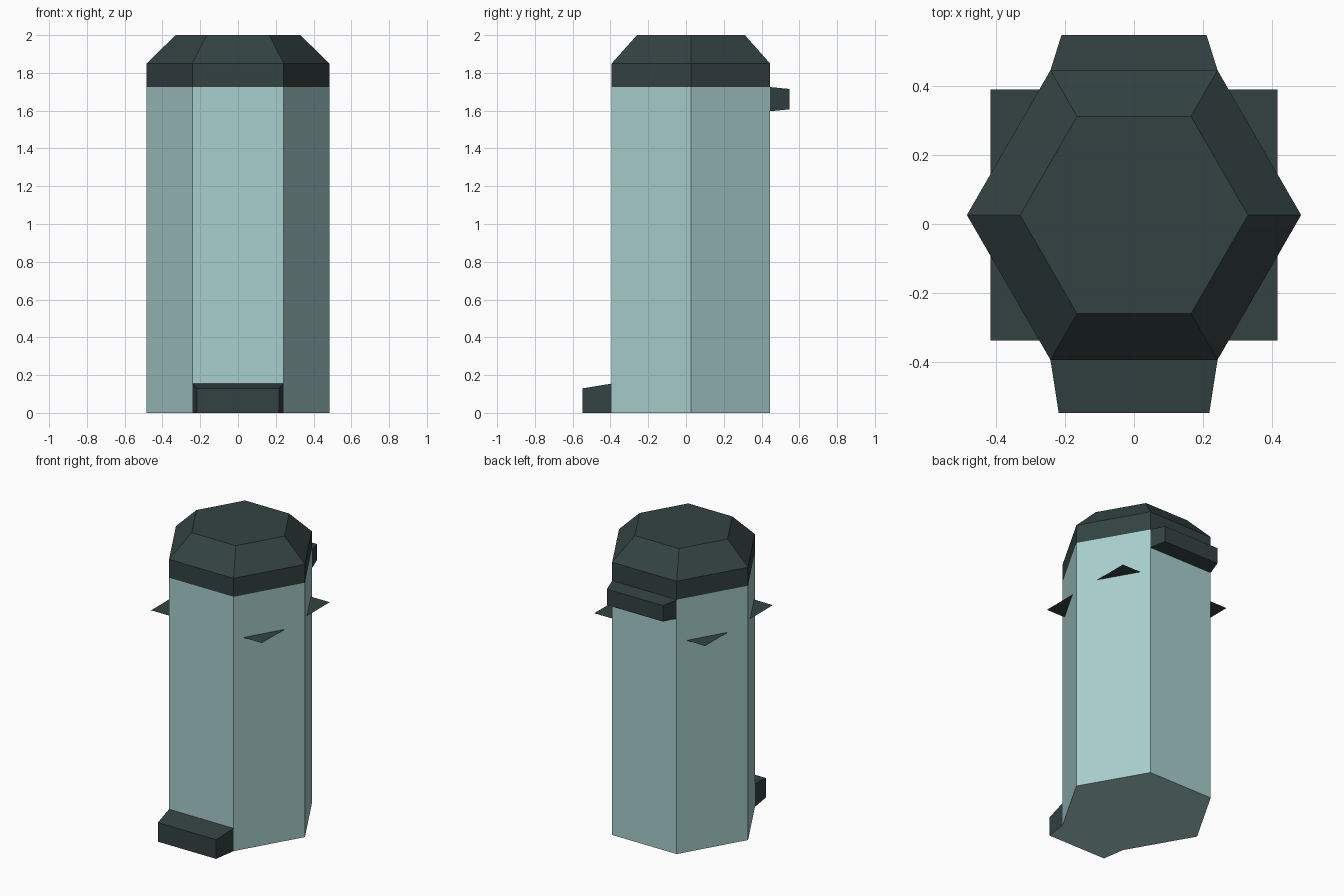
import bpy, bmesh
from math import cos, sin, pi

cube = bpy.data.objects.get("Cube")
if cube:
    bpy.data.objects.remove(cube)


def material(name, rgb):
    m = bpy.data.materials.new(name)
    m.use_nodes = True
    m.diffuse_color = (*rgb, 1)
    m.node_tree.nodes["Principled BSDF"].inputs["Base Color"].default_value = (*rgb, 1)
    return m


LIGHT = material("pale teal", (0.39, 0.62, 0.61))
DARK = material("dark slate", (0.034, 0.055, 0.055))

CENTRE_Y = 0.026
RADIUS = 0.484
FLAT = RADIUS * cos(pi / 6)      # distance from the axis to a hexagon side


def hexagon(r, z):
    return [(r * cos(i * pi / 3), CENTRE_Y + r * sin(i * pi / 3), z) for i in range(6)]


def rect_y(half_x, y, z0, z1):
    return [(-half_x, y, z0), (half_x, y, z0), (half_x, y, z1), (-half_x, y, z1)]


def loft(name, rings, mats, light_base=False):
    """Join equal-sized rings with side faces and close both ends."""
    bm = bmesh.new()
    loops = [[bm.verts.new(p) for p in ring] for ring in rings]
    for a, b in zip(loops, loops[1:]):
        for i in range(len(a)):
            j = (i + 1) % len(a)
            bm.faces.new((a[i], a[j], b[j], b[i]))
    bm.faces.new(loops[0][::-1])
    bm.faces.new(loops[-1])
    bmesh.ops.recalc_face_normals(bm, faces=bm.faces)
    if light_base:
        for f in bm.faces:
            f.material_index = int(f.normal.z < -0.99)
    mesh = bpy.data.meshes.new(name)
    bm.to_mesh(mesh)
    bm.free()
    for m in mats:
        mesh.materials.append(m)
    obj = bpy.data.objects.new(name, mesh)
    bpy.context.collection.objects.link(obj)
    return obj


# Six-sided column and its chamfered cap
loft("body", [hexagon(RADIUS, 0), hexagon(RADIUS, 1.725)], [LIGHT])
loft("cap", [hexagon(RADIUS, 1.725), hexagon(RADIUS, 1.85), hexagon(0.33, 2.0)], [DARK])

# Front foot, its underside continuing the pale base
front, back = CENTRE_Y - FLAT, CENTRE_Y + FLAT
loft("foot", [rect_y(RADIUS / 2, front, 0, 0.155), rect_y(0.218, -0.547, 0, 0.13)],
     [DARK, LIGHT], light_base=True)

# Ledge under the cap at the back
loft("back_ledge", [rect_y(RADIUS / 2, back, 1.597, 1.725),
                    rect_y(0.21, 0.547, 1.607, 1.715)], [DARK])

# Thin square plate whose corners poke through the column
bpy.ops.mesh.primitive_plane_add(size=1, location=(0, CENTRE_Y, 1.436))
plate = bpy.context.object
plate.name = "corner_plate"
plate.scale = (0.832, 0.726, 1)
plate.data.materials.append(DARK)
